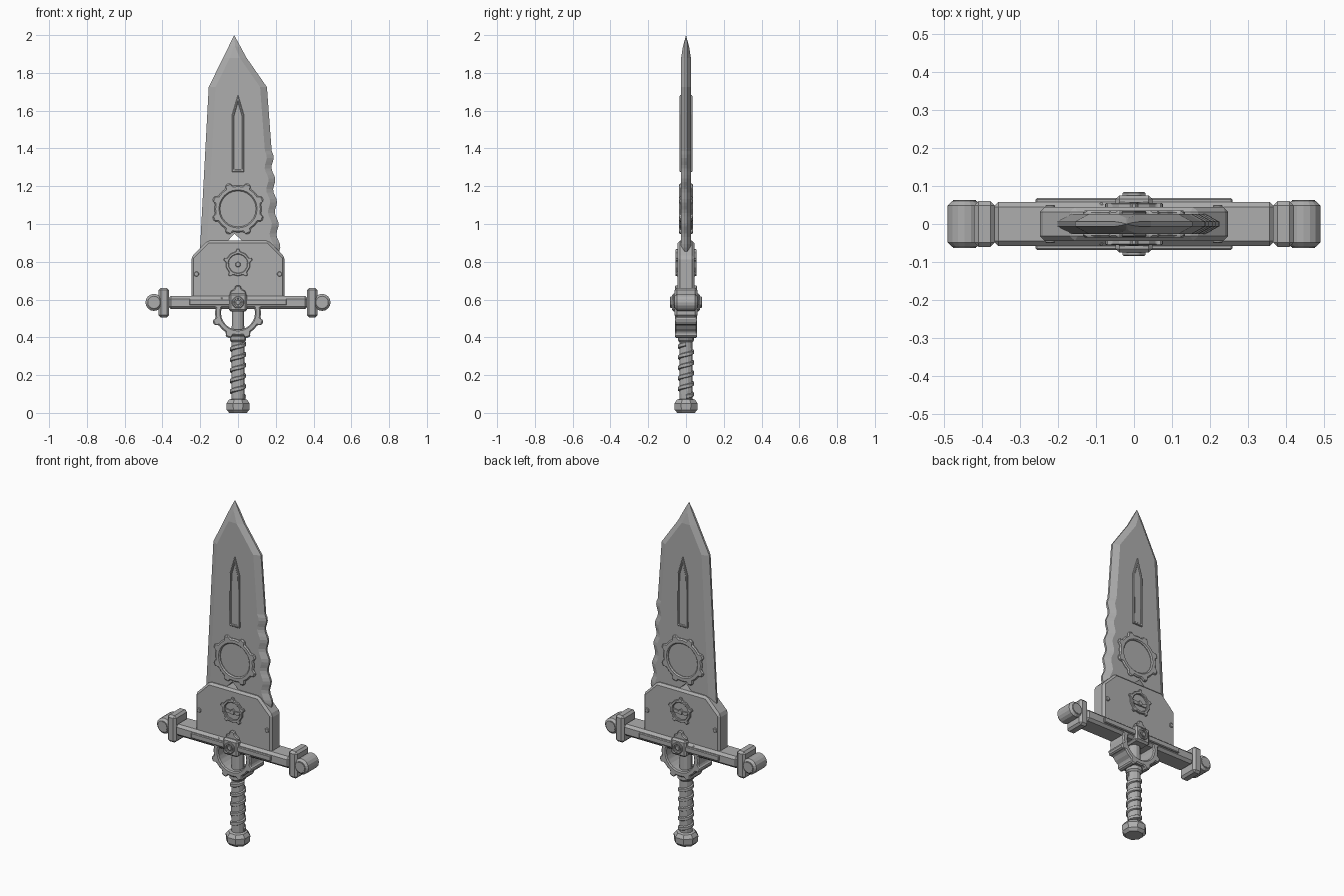
import bpy, bmesh, math

if "Cube" in bpy.data.objects:
    bpy.data.objects.remove(bpy.data.objects["Cube"])

steel = bpy.data.materials.new("grey steel")
steel.diffuse_color = (0.42, 0.42, 0.42, 1)
steel.use_nodes = True
steel.node_tree.nodes["Principled BSDF"].inputs["Base Color"].default_value = steel.diffuse_color


def finish(name, bm, bevel=0.0):
    bmesh.ops.recalc_face_normals(bm, faces=bm.faces)
    me = bpy.data.meshes.new(name)
    bm.to_mesh(me)
    bm.free()
    ob = bpy.data.objects.new(name, me)
    bpy.context.collection.objects.link(ob)
    me.materials.append(steel)
    if bevel:
        m = ob.modifiers.new("bevel", 'BEVEL')
        m.width, m.segments, m.limit_method = bevel, 1, 'ANGLE'
        m.angle_limit = math.radians(40)
    return ob


def prism(name, pts, y, bevel=0.0):
    """Outline in x, z extruded from -y to y."""
    bm = bmesh.new()
    a = [bm.verts.new((x, -y, z)) for x, z in pts]
    b = [bm.verts.new((x, y, z)) for x, z in pts]
    bm.faces.new(a)
    bm.faces.new(b[::-1])
    n = len(pts)
    for i in range(n):
        j = (i + 1) % n
        bm.faces.new((a[i], b[i], b[j], a[j]))
    return finish(name, bm, bevel)


def box(name, x0, x1, z0, z1, y, bevel=0.0):
    return prism(name, [(x0, z0), (x1, z0), (x1, z1), (x0, z1)], y, bevel)


def circle(cx, cz, r, n, turn=0.0):
    return [(cx + r * math.cos(2 * math.pi * i / n + turn),
             cz + r * math.sin(2 * math.pi * i / n + turn)) for i in range(n)]


def band(name, outer, inner, y, closed=True, bevel=0.0):
    """Flat frame between two outlines with equal point counts."""
    bm = bmesh.new()
    rows = [[bm.verts.new((p[0], s * y, p[1])) for p in (o, i) for s in (-1, 1)]
            for o, i in zip(outer, inner)]
    n = len(rows)
    for k in range(n if closed else n - 1):
        a, b = rows[k], rows[(k + 1) % n]
        for u, v in ((0, 1), (1, 3), (3, 2), (2, 0)):
            bm.faces.new((a[u], a[v], b[v], b[u]))
    if not closed:
        for r in (rows[0], rows[-1]):
            bm.faces.new((r[0], r[1], r[3], r[2]))
    return finish(name, bm, bevel)


def lobed(cz, r, lobe, inner, lobes, first, count):
    """Outer and inner outlines of a ring with small knobs."""
    out, inn = [], []
    step = 360 / lobes
    for k in range(count):
        for off, rad in ((-step / 2, r), (-9, r), (-5, lobe), (5, lobe), (9, r)):
            t = math.radians(first + k * step + off)
            out.append((rad * math.cos(t), cz + rad * math.sin(t)))
            inn.append((inner * math.cos(t), cz + inner * math.sin(t)))
    return out, inn


# Blade: rows of left edge, flat face and scalloped right edge
def left_x(z):
    if z > 1.725:
        return -0.155 + 0.135 * (z - 1.725) / 0.275
    return -0.2 + 0.045 * (z - 0.89) / 0.835


def right_x(z):
    if z > 1.88:
        return 0.045 - 0.065 * (z - 1.88) / 0.12
    if z > 1.725:
        return 0.153 - 0.108 * (z - 1.725) / 0.155
    x = 0.153 + 0.064 * (1.725 - z) / 0.855
    if z < 1.385:
        x += 0.008 * math.sin((1.385 - z) / 0.118 * 2 * math.pi)
    return x


zs = [0.84 + 0.0182 * i for i in range(31)] + [1.55, 1.725, 1.8, 1.88, 1.94, 1.97, 1.999]
bm = bmesh.new()
rows = []
for z in zs:
    l, r = left_x(z), right_x(z)
    w = r - l
    cut = min(0.036, 0.45 * w)
    t = 0.026 * min(1, w / 0.1)
    e = min(0.006, t * 0.5)
    rows.append([bm.verts.new(p) for p in (
        (l, -e, z), (l + cut, -t, z), (r - cut, -t, z), (r, -e, z),
        (r, e, z), (r - cut, t, z), (l + cut, t, z), (l, e, z))])
for a, b in zip(rows, rows[1:]):
    for i in range(8):
        j = (i + 1) % 8
        bm.faces.new((a[i], a[j], b[j], b[i]))
bm.faces.new(rows[0])
bm.faces.new(rows[-1])
blade = finish("blade", bm)

# Small notch at the foot of the blade
notch = prism("notch_cutter", [(-0.075, 0.89), (0.045, 0.89), (-0.018, 0.948)], 0.1)
notch.hide_render = True
notch.hide_set(True)
cut = blade.modifiers.new("notch", 'BOOLEAN')
cut.operation, cut.object, cut.solver = 'DIFFERENCE', notch, 'EXACT'

# Raised spike frame and its sunken panel
spike = [(-0.033, 1.275), (0.033, 1.275), (0.031, 1.58), (0, 1.685), (-0.031, 1.58)]
inside = [(-0.021, 1.288), (0.021, 1.288), (0.02, 1.575), (0, 1.645), (-0.02, 1.575)]
band("spike_frame", spike, inside, 0.034, bevel=0.003)
prism("spike_panel", inside, 0.029)

# Knobbed ring on the blade
o, i = lobed(1.08, 0.125, 0.143, 0.095, 8, 22.5, 8)
band("blade_ring", o, i, 0.036, bevel=0.006)

# Plate above the crossguard, with emblem and rivets
prism("guard_plate", [(-0.247, 0.6), (0.247, 0.6), (0.247, 0.825), (0.16, 0.912),
                      (-0.16, 0.912), (-0.247, 0.825)], 0.044, 0.012)
o, i = lobed(0.79, 0.066, 0.079, 0.05, 5, 90, 5)
band("emblem_ring", o, i, 0.055, bevel=0.003)
prism("emblem_wings", [(-0.05, 0.795), (-0.04, 0.773), (0.04, 0.773), (0.05, 0.795),
                       (0.016, 0.79), (0, 0.803), (-0.016, 0.79)], 0.051)
prism("emblem_stud", circle(0, 0.785, 0.015, 8), 0.056, 0.003)

# Crossguard with end blocks and round tips
box("crossguard_bar", -0.37, 0.37, 0.55, 0.618, 0.058, 0.014)
box("crossguard_strip", -0.258, 0.258, 0.57, 0.602, 0.068, 0.004)
for s, side in ((-1, "left"), (1, "right")):
    prism(side + "_rivet", circle(s * 0.22, 0.735, 0.014, 8), 0.05, 0.003)
    a, b = sorted((s * 0.365, s * 0.42))
    box(side + "_end_block", a, b, 0.505, 0.662, 0.06, 0.012)
    prism(side + "_round_tip", circle(s * 0.445, 0.585, 0.045, 16), 0.06, 0.012)
    prism(side + "_tip_cap", circle(s * 0.445, 0.585, 0.03, 12), 0.063)

# Centre boss
prism("boss_crest", [(-0.045, 0.61), (0.045, 0.61), (0.04, 0.645), (0.02, 0.655),
                     (0.012, 0.675), (-0.012, 0.675), (-0.02, 0.655), (-0.04, 0.645)],
      0.058, 0.005)
box("boss_block", -0.048, 0.048, 0.537, 0.633, 0.075, 0.01)
band("boss_ring", circle(0, 0.585, 0.033, 8, math.pi / 8),
     circle(0, 0.585, 0.02, 8, math.pi / 8), 0.084, bevel=0.003)
prism("boss_stud", circle(0, 0.585, 0.014, 8), 0.082, 0.002)

# Open half ring under the crossguard
o, i = lobed(0.53, 0.122, 0.142, 0.09, 8, 157.5, 6)
band("lower_half_ring", o, i, 0.058, closed=False, bevel=0.007)


def lathe(name, profile, n):
    bm = bmesh.new()
    rings = [[bm.verts.new((x, y, z)) for x, y in circle(0, 0, r, n, math.pi / n)]
             for r, z in profile]
    for a, b in zip(rings, rings[1:]):
        for k in range(n):
            j = (k + 1) % n
            bm.faces.new((a[k], a[j], b[j], b[k]))
    bm.faces.new(rings[0])
    bm.faces.new(rings[-1])
    return finish(name, bm)


# Grip, spiral wrap and pommel
lathe("grip", [(0.035, 0.06), (0.037, 0.2), (0.035, 0.4), (0.033, 0.56)], 12)
lathe("grip_collar", [(0.036, 0.375), (0.045, 0.385), (0.045, 0.405), (0.036, 0.415)], 12)
lathe("pommel", [(0.05, 0.0), (0.065, 0.016), (0.067, 0.05), (0.052, 0.07), (0.036, 0.074)], 8)

bm = bmesh.new()
turns, per, prev = 5, 16, None
for k in range(turns * per + 1):
    t = 2 * math.pi * k / per
    z = 0.085 + 0.28 * k / (turns * per)
    ring = [bm.verts.new((r * math.cos(t), r * math.sin(t), z + dz))
            for r, dz in ((0.03, -0.015), (0.043, -0.008), (0.043, 0.008), (0.03, 0.015))]
    if prev:
        for q in range(4):
            w = (q + 1) % 4
            bm.faces.new((prev[q], prev[w], ring[w], ring[q]))
    else:
        bm.faces.new(ring)
    prev = ring
bm.faces.new(prev)
finish("grip_wrap", bm)
